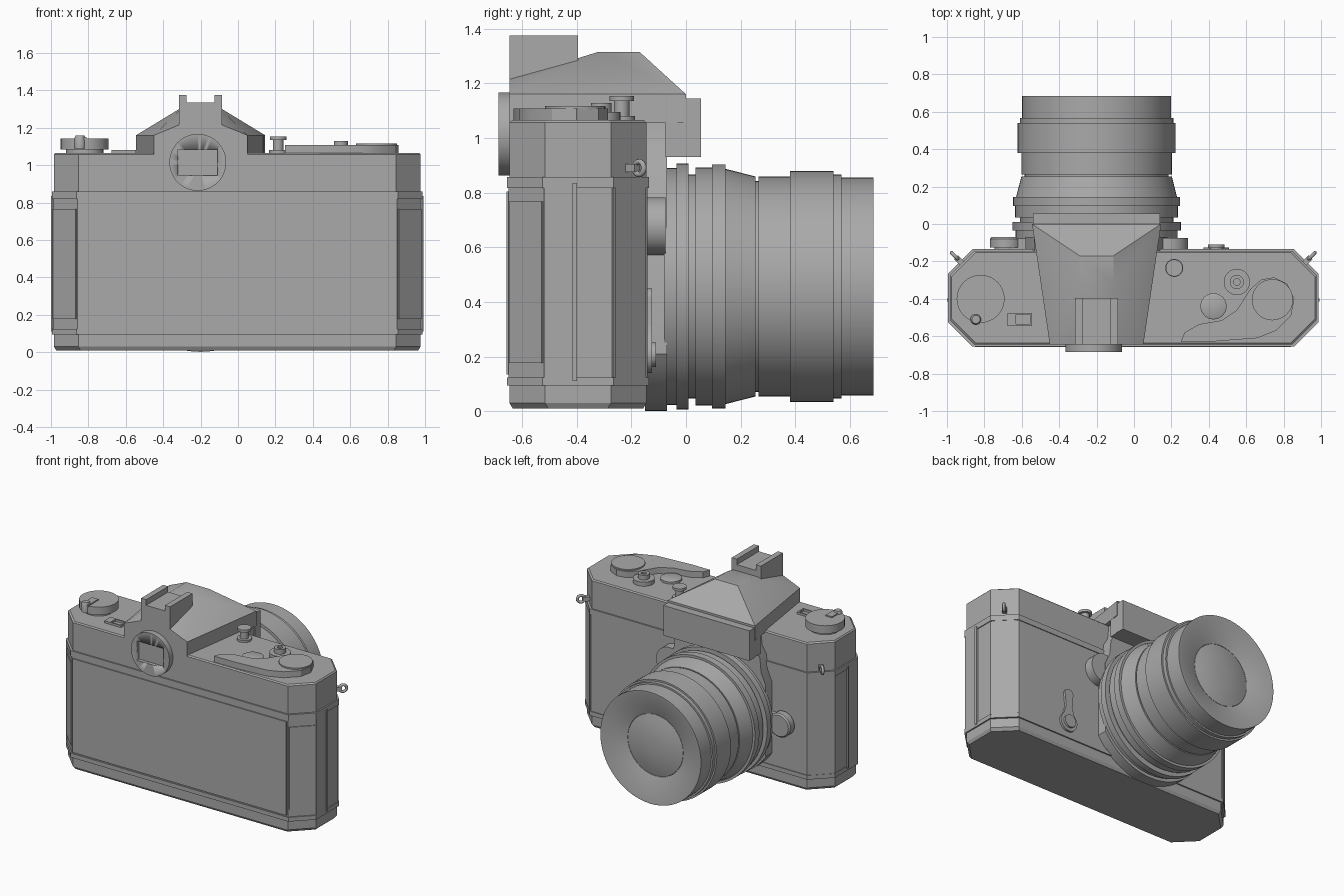
import bpy, bmesh, math
from mathutils import Vector, Matrix

if "Cube" in bpy.data.objects:
    bpy.data.objects.remove(bpy.data.objects["Cube"], do_unlink=True)

grey = bpy.data.materials.new("plain grey")
grey.use_nodes = True
grey.diffuse_color = (0.4, 0.4, 0.4, 1)
grey.node_tree.nodes["Principled BSDF"].inputs["Base Color"].default_value = (0.4, 0.4, 0.4, 1)

LENS_X, LENS_Z = -0.2, 0.457
BODY_X = -0.004
TOP = 1.065


def finish(name, bm):
    bmesh.ops.remove_doubles(bm, verts=bm.verts, dist=1e-5)
    bmesh.ops.recalc_face_normals(bm, faces=bm.faces)
    mesh = bpy.data.meshes.new(name)
    bm.to_mesh(mesh)
    bm.free()
    mesh.materials.append(grey)
    ob = bpy.data.objects.new(name, mesh)
    bpy.context.collection.objects.link(ob)
    bpy.ops.object.select_all(action='DESELECT')
    ob.select_set(True)
    bpy.context.view_layer.objects.active = ob
    bpy.ops.object.shade_smooth_by_angle(angle=math.radians(30))
    return ob


def place(u, v, h, axis):
    return (u, v, h) if axis == 'z' else (u, h, v)


def extrude(name, pts, a, b, axis='z'):
    """Extrude an outline from a to b along an axis."""
    bm = bmesh.new()
    low = [bm.verts.new(place(u, v, a, axis)) for u, v in pts]
    high = [bm.verts.new(place(u, v, b, axis)) for u, v in pts]
    bm.faces.new(low)
    bm.faces.new(high)
    for i in range(len(pts)):
        j = (i + 1) % len(pts)
        bm.faces.new((low[i], low[j], high[j], high[i]))
    return finish(name, bm)


def lathe(name, centre, profile, axis='z', segs=32):
    """Turn a profile of (height, radius) pairs; open ends are capped."""
    profile = [(profile[0][0], 0)] + profile + [(profile[-1][0], 0)]
    bm = bmesh.new()
    rings = []
    for h, r in profile:
        rings.append([bm.verts.new(place(centre[0] + r * math.cos(math.tau * i / segs),
                                         centre[1] + r * math.sin(math.tau * i / segs), h, axis))
                      for i in range(segs)])
    for p, q in zip(rings, rings[1:]):
        for i in range(segs):
            j = (i + 1) % segs
            bm.faces.new((p[i], p[j], q[j], q[i]))
    return finish(name, bm)


def box(name, x0, x1, y0, y1, z0, z1):
    return extrude(name, [(x0, y0), (x1, y0), (x1, y1), (x0, y1)], z0, z1)


def hull(name, points):
    bm = bmesh.new()
    for p in points:
        bm.verts.new(p)
    bmesh.ops.convex_hull(bm, input=bm.verts)
    bmesh.ops.dissolve_limit(bm, angle_limit=0.01, verts=bm.verts, edges=bm.edges)
    return finish(name, bm)


def plate(name, centre, size, turn):
    bm = bmesh.new()
    m = Matrix.Translation(centre) @ Matrix.Rotation(turn, 4, 'Z') @ Matrix.Diagonal((*size, 1))
    bmesh.ops.create_cube(bm, size=1, matrix=m)
    return finish(name, bm)


def body_outline(d):
    w, yb, yf, c = 0.98 + d, -0.645 - d, -0.145 + d, 0.13
    half = [(w - c, yb), (w, yb + c), (w, yf - c), (w - c, yf)]
    return [(BODY_X + x, y) for x, y in half] + [(BODY_X - x, y) for x, y in reversed(half)]


# Body shells, stacked
hull("base_plate", [(x, y, 0.03) for x, y in body_outline(0)]
     + [(x, y, 0.1) for x, y in body_outline(0)]
     + [(x, y, 0.01) for x, y in body_outline(-0.012)])
extrude("lower_trim", body_outline(0.01), 0.095, 0.125)
extrude("body", body_outline(0.004), 0.12, 0.82)
extrude("upper_trim", body_outline(0.01), 0.818, 0.858)
hull("top_cover", [(x, y, z) for x, y in body_outline(0) for z in (0.85, TOP - 0.008)]
     + [(x, y, TOP) for x, y in body_outline(-0.008)])

# Back door, corner panels, door edges and strap lugs
box("back_door", -0.85, 0.84, -0.657, -0.64, 0.135, 0.805)
for s, side in ((1, "left"), (-1, "right")):
    plate(side + "_front_panel", (BODY_X + s * 0.919, -0.207, 0.47), (0.16, 0.014, 0.7), -s * math.pi / 4)
    plate(side + "_back_panel", (BODY_X + s * 0.919, -0.583, 0.472), (0.17, 0.014, 0.59), s * math.pi / 4)
    plate(side + "_door", (BODY_X + s * 0.982, -0.465, 0.473), (0.016, 0.11, 0.7), 0)
    plate(side + "_door_edge", (BODY_X + s * 0.986, -0.407, 0.473), (0.02, 0.016, 0.725), 0)
    out = Vector((s, 1, 0)).normalized()
    mid = Vector((BODY_X + s * 0.915, -0.21, 0.89))
    plate(side + "_lug_post", mid + out * 0.02, (0.05, 0.03, 0.03), s * math.pi / 4)
    bpy.ops.mesh.primitive_torus_add(major_radius=0.024, minor_radius=0.01, major_segments=20,
                                     minor_segments=8, location=mid + out * 0.055,
                                     rotation=(math.pi / 2, 0, s * math.pi / 4 if s > 0 else -math.pi / 4))
    ring = bpy.context.object
    ring.name = side + "_lug_ring"
    ring.data.materials.append(grey)
    bpy.ops.object.shade_smooth()

# Mount plate: round below, stepping in towards the finder housing
R, cut = 0.455, math.radians(33)
arc = [(LENS_X + R * math.cos(a), LENS_Z + R * math.sin(a))
       for a in (math.pi + cut + (math.pi - 2 * cut) * i / 24 for i in range(25))]
neck = [(0.38, 0.72), (0.345, 0.8), (0.335, 0.9), (0.3, 0.96), (0.29, TOP)]
extrude("mount_plate", arc + [(LENS_X + x, z) for x, z in neck]
        + [(LENS_X - x, z) for x, z in reversed(neck)], -0.15, -0.07, 'y')

# Lens barrel with stepped rings and a dished front
lathe("lens_barrel", (LENS_X, LENS_Z), [
    (-0.08, 0.433), (-0.035, 0.433), (-0.035, 0.45), (0.01, 0.45), (0.01, 0.41), (0.035, 0.41),
    (0.035, 0.435), (0.095, 0.435), (0.095, 0.447), (0.145, 0.447), (0.145, 0.43), (0.255, 0.402),
    (0.255, 0.385), (0.265, 0.385), (0.265, 0.402), (0.38, 0.402), (0.38, 0.422), (0.54, 0.422),
    (0.54, 0.41), (0.568, 0.41), (0.568, 0.398), (0.685, 0.398), (0.685, 0.385), (0.63, 0.22),
    (0.62, 0.22)], 'y', 64)
lathe("front_glass", (LENS_X, LENS_Z),
      [(0.61, 0.222), (0.63, 0.218), (0.642, 0.17), (0.652, 0.11), (0.657, 0.05)], 'y', 48)

# Front controls
lathe("lens_release", (-0.685, 0.457), [(-0.15, 0.06), (-0.125, 0.06), (-0.125, 0.085),
                                        (-0.08, 0.085), (-0.07, 0.075)], 'y')
box("release_bridge", -0.66, -0.56, -0.15, -0.08, 0.4, 0.51)
lathe("mount_button", (0.185, 0.678), [(-0.15, 0.105), (-0.075, 0.105)], 'y')
lever = [(0.44 + 0.068 * math.cos(a), 0.208 + 0.068 * math.sin(a))
         for a in (math.radians(130 + 280 * i / 20) for i in range(21))]
lever += [(0.465, 0.32)] + [(0.44 + 0.035 * math.cos(a), 0.415 + 0.035 * math.sin(a))
                            for a in (math.pi * i / 8 for i in range(9))] + [(0.415, 0.32)]
extrude("timer_lever", lever, -0.15, -0.125, 'y')
lathe("timer_pivot", (0.44, 0.208), [(-0.15, 0.045), (-0.11, 0.045)], 'y')

# Finder housing: walls, faceted roof and front block
base = [(-0.345, 0), (0.345, 0), (0.25, -0.645), (-0.25, -0.645)]
base = [(LENS_X + x, y) for x, y in base]
extrude("finder_walls", base, TOP - 0.01, 1.16)
roof = [(x, y, 1.16) for x, y in base]
for s in (1, -1):
    roof += [(LENS_X + s * 0.09, -0.17, 1.315), (LENS_X + s * 0.09, -0.32, 1.315),
             (LENS_X + s * 0.115, -0.645, 1.215)]
hull("finder_roof", roof)
box("finder_block", -0.535, 0.135, -0.075, 0, 0.93, 1.16)
box("finder_front", -0.54, 0.14, -0.01, 0.055, 0.93, 1.145)

# Accessory shoe
box("shoe_floor", -0.315, -0.085, -0.645, -0.395, 1.2, 1.335)
for x in (-0.315, -0.125):
    box("shoe_rail", x, x + 0.04, -0.645, -0.395, 1.3, 1.375)

# Eyepiece with a cut window
eyepiece = lathe("eyepiece", (-0.215, 1.015), [(-0.685, 0.152), (-0.635, 0.152)], 'y', 48)
cutter = box("window_cutter", -0.32, -0.11, -0.72, -0.66, 0.945, 1.085)
cutter.hide_render = True
mod = eyepiece.modifiers.new("window", 'BOOLEAN')
mod.operation, mod.object, mod.solver = 'DIFFERENCE', cutter, 'EXACT'
bpy.context.view_layer.objects.active = eyepiece
bpy.ops.object.modifier_apply(modifier=mod.name)
bpy.data.objects.remove(cutter, do_unlink=True)

# Top controls
lathe("rewind_knob", (-0.82, -0.4), [(1.06, 0.1), (1.085, 0.1), (1.085, 0.128), (1.142, 0.128)])
lathe("rewind_handle", (-0.845, -0.51), [(1.09, 0.03), (1.145, 0.03), (1.16, 0.022)], segs=16)
box("rewind_crank", -0.86, -0.81, -0.53, -0.42, 1.135, 1.15)
for x0, x1 in ((-0.675, -0.63), (-0.555, -0.545)):
    box("indicator_side", x0, x1, -0.545, -0.475, 1.06, 1.08)
for y in (-0.545, -0.485):
    box("indicator_edge", -0.675, -0.545, y, y + 0.01, 1.06, 1.08)
lathe("shutter_button", (0.215, -0.235), [(1.06, 0.048), (1.08, 0.048), (1.08, 0.028),
                                          (1.135, 0.028), (1.135, 0.045), (1.153, 0.045)])
lathe("speed_dial", (0.55, -0.31), [(1.06, 0.07), (1.095, 0.07), (1.095, 0.038), (1.128, 0.038),
                                    (1.128, 0.018), (1.115, 0.018)])
lathe("frame_counter", (0.425, -0.44), [(1.06, 0.07), (1.08, 0.07), (1.085, 0.06)])
extrude("advance_lever", [(0.25, -0.63), (0.27, -0.58), (0.35, -0.535), (0.47, -0.515), (0.55, -0.46),
                          (0.62, -0.35), (0.68, -0.297), (0.75, -0.285), (0.82, -0.32), (0.857, -0.4),
                          (0.84, -0.49), (0.76, -0.57), (0.66, -0.61), (0.4, -0.63)], 1.06, 1.108)
lathe("lever_cap", (0.74, -0.405), [(1.1, 0.11), (1.117, 0.11)])
